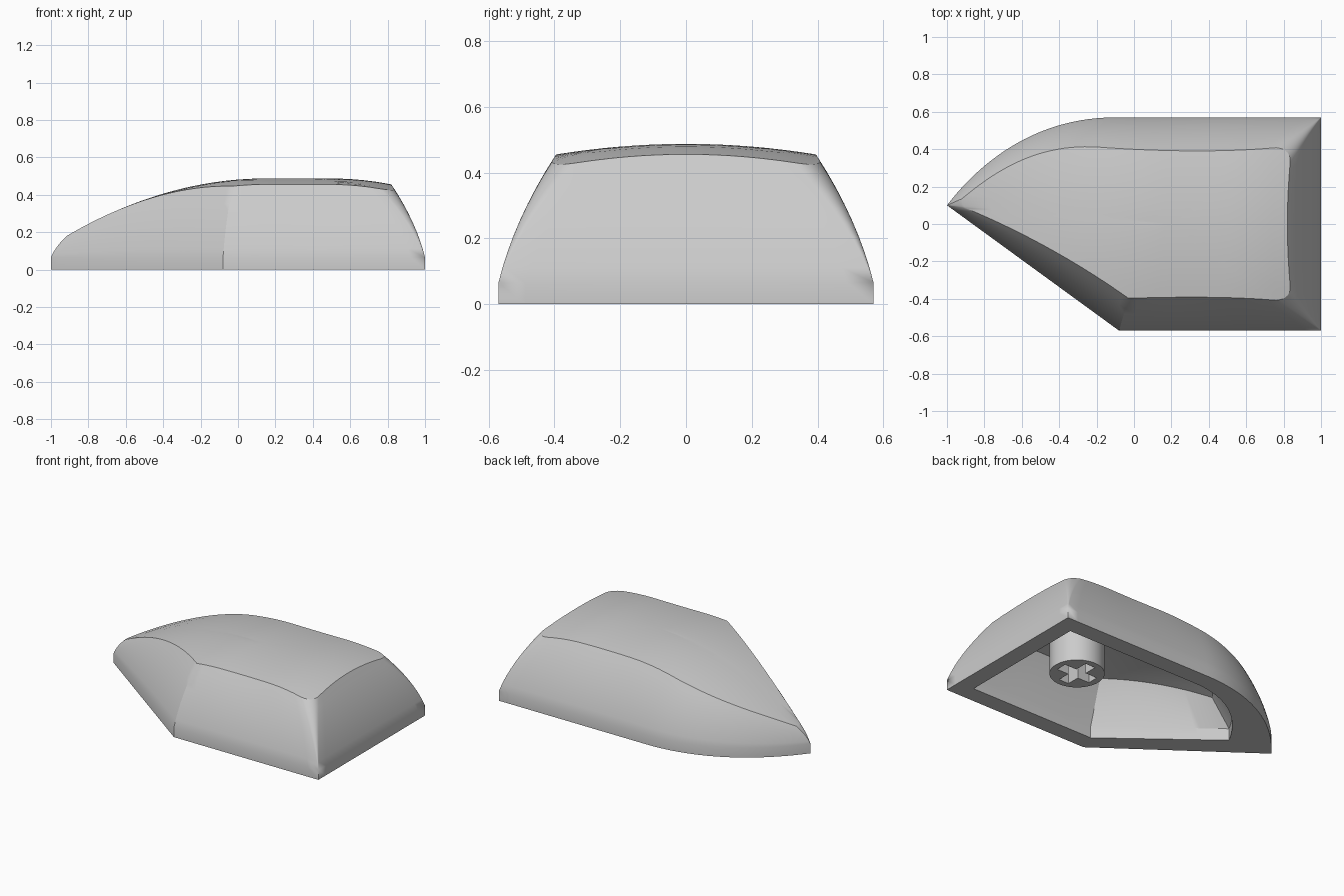
import bpy, bmesh, math
from mathutils import Vector

cube = bpy.data.objects.get("Cube")
if cube:
    bpy.data.objects.remove(cube)

grey = bpy.data.materials.new("light_grey_plastic")
grey.use_nodes = True
grey.diffuse_color = (0.6, 0.6, 0.6, 1)
grey.node_tree.nodes["Principled BSDF"].inputs["Base Color"].default_value = (0.6, 0.6, 0.6, 1)

# samples per outline segment: back curve, back, corner, end, corner, front, slant, tip
STEPS = (24, 14, 8, 14, 8, 14, 24, 4)


def bezier(points, t):
    pts = [Vector(p) for p in points]
    while len(pts) > 1:
        pts = [a.lerp(b, t) for a, b in zip(pts, pts[1:])]
    return pts[0]


def outline(segments):
    return [bezier(seg, i / n) for seg, n in zip(segments, STEPS) for i in range(n)]


def sharp_outline(back_curve, x, y, front_x):
    """Outline with sharp corners and a pointed tip."""
    tip, back, front = back_curve[0], back_curve[-1], (front_x, -y)
    b, a = (x, y), (x, -y)
    return outline([back_curve, [back, b], [b], [b, a], [a], [a, front], [front, tip], [tip]])


def crown(x, y):
    """Height of the domed top."""
    drop = 0.269 * max(0, 0.15 - x) ** 2 + 0.31 * max(0, x - 0.5) ** 2
    return 0.487 - drop - 0.033 * (y / 0.4) ** 2


base = sharp_outline([(-1, .1), (-.8, .36), (-.5, .57), (-.1, .57)], 1, .57, -.08)
inner = sharp_outline([(-.7, .06), (-.6, .25), (-.4, .455), (-.1, .455)], .885, .455, -.04)
ceiling = sharp_outline([(-.55, .08), (-.45, .22), (-.3, .32), (-.1, .32)], .76, .32, 0)
top = outline([
    [(-.92, .135), (-.7, .32), (-.47, .44), (-.15, .408)],
    [(-.15, .408), (.2, .385), (.5, .385), (.76, .408)],
    [(.76, .408), (.84, .4), (.835, .33)],
    [(.835, .33), (.815, .1), (.815, -.1), (.835, -.33)],
    [(.835, -.33), (.84, -.4), (.76, -.408)],
    [(.76, -.408), (.5, -.385), (.2, -.39), (-.03, -.397)],
    [(-.03, -.397), (-.25, -.24), (-.55, -.06), (-.9, .085)],
    [(-.9, .085), (-.92, .1), (-.92, .135)],
])


def flat_ring(points, z):
    return [(p.x, p.y, z) for p in points]


def dome_rings(points, sink):
    """Concentric rings on the crown, from the edge to the middle."""
    middle = Vector((0.2, 0))
    rings = []
    for k in range(8):
        ring = [p.lerp(middle, k / 8) for p in points]
        rings.append([(p.x, p.y, crown(p.x, p.y) - sink) for p in ring])
    return rings


# shell: ceiling, cavity wall, rim, skirt, bulging sides, domed top
rings = dome_rings(ceiling, 0.12)[::-1]
rings += [flat_ring(inner, 0.08), flat_ring(inner, 0), flat_ring(base, 0)]
LEVELS = 8
for k in range(LEVELS):
    t = k / LEVELS
    s = t - 0.45 * t * (1 - t)
    ring = []
    for b, p in zip(base, top):
        q = b.lerp(p, s)
        ring.append((q.x, q.y, 0.065 + t * (crown(p.x, p.y) - 0.065)))
    rings.append(ring)
rings += dome_rings(top, 0)

bm = bmesh.new()
loops = [[bm.verts.new(co) for co in ring] for ring in rings]
count = len(base)
for lower, upper in zip(loops, loops[1:]):
    for i in range(count):
        j = (i + 1) % count
        bm.faces.new((lower[i], lower[j], upper[j], upper[i]))
for loop, sink in ((loops[0], 0.12), (loops[-1], 0)):
    centre = bm.verts.new((0.2, 0, crown(0.2, 0) - sink))
    for i in range(count):
        bm.faces.new((loop[i], loop[(i + 1) % count], centre))
bmesh.ops.remove_doubles(bm, verts=bm.verts, dist=0.0002)
bmesh.ops.recalc_face_normals(bm, faces=bm.faces)
mesh = bpy.data.meshes.new("cap_shell")
bm.to_mesh(mesh)
bm.free()
shell = bpy.data.objects.new("cap_shell", mesh)
bpy.context.collection.objects.link(shell)

# stem: round post with a cross-shaped socket
circle = [(0.167 * math.cos(a), 0.167 * math.sin(a))
          for a in (math.tau * i / 48 for i in range(48))]
L, W = 0.125, 0.037
cross = []
for c, s in ((1, 0), (0, 1), (-1, 0), (0, -1)):
    cross += [(x * c - y * s, x * s + y * c) for x, y in ((L, -W), (L, W), (W, W))]
curve = bpy.data.curves.new("stem", 'CURVE')
curve.dimensions = '2D'
curve.fill_mode = 'BOTH'
curve.extrude = 0.1625
for points in (circle, cross):
    spline = curve.splines.new('POLY')
    spline.points.add(len(points) - 1)
    for point, (x, y) in zip(spline.points, points):
        point.co = (x, y, 0, 1)
    spline.use_cyclic_u = True
stem = bpy.data.objects.new("stem", curve)
stem.location = (0.45, 0, 0.2275)
bpy.context.collection.objects.link(stem)


def select_only(obj):
    bpy.ops.object.select_all(action='DESELECT')
    obj.select_set(True)
    bpy.context.view_layer.objects.active = obj


select_only(stem)
bpy.ops.object.convert(target='MESH')
stem = bpy.context.view_layer.objects.active

for obj in (shell, stem):
    obj.data.materials.clear()
    obj.data.materials.append(grey)
    select_only(obj)
    bpy.ops.object.shade_smooth_by_angle(angle=math.radians(30))
